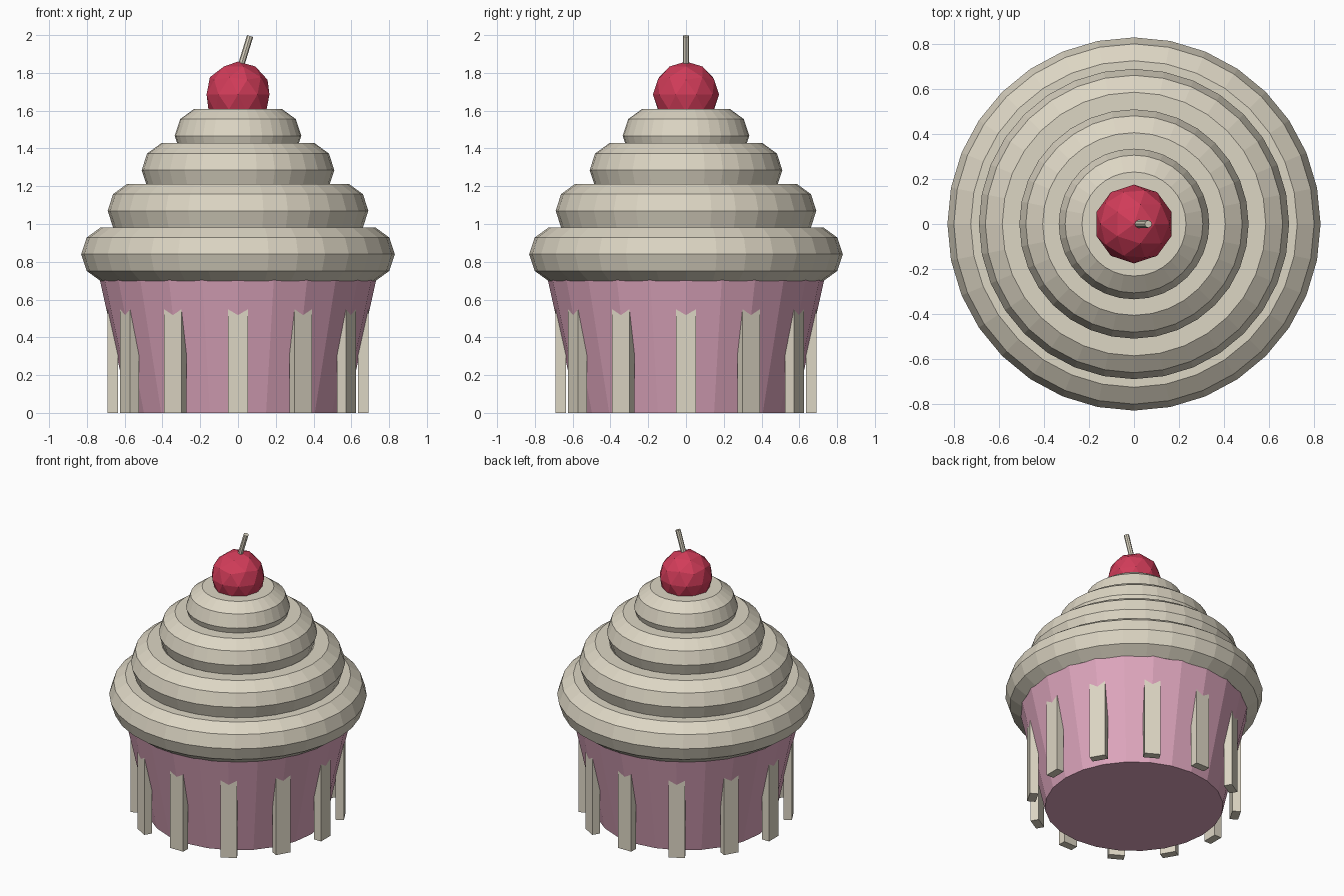
import bpy
import math
from mathutils import Vector

default = bpy.data.objects.get("Cube")
if default:
    bpy.data.objects.remove(default, do_unlink=True)


def material(name, rgb):
    mat = bpy.data.materials.new(name)
    mat.use_nodes = True
    color = (*rgb, 1)
    mat.diffuse_color = color
    mat.node_tree.nodes["Principled BSDF"].inputs["Base Color"].default_value = color
    return mat


cream = material("cream", (0.72, 0.67, 0.55))
pink = material("pink", (0.73, 0.38, 0.51))
red = material("cherry red", (0.64, 0.045, 0.10))


def finish(name, mat):
    obj = bpy.context.object
    obj.name = name
    obj.data.materials.append(mat)
    return obj


# Tapered paper cup
CUP_HEIGHT = 0.72
bpy.ops.mesh.primitive_cone_add(vertices=24, radius1=0.575, radius2=0.735,
                                depth=CUP_HEIGHT, location=(0, 0, CUP_HEIGHT / 2))
finish("cup", pink)

# Upright ribs, sunk into the cup near their tops
RIBS = 12
for i in range(RIBS):
    angle = math.tau * i / RIBS
    spot = Vector((math.cos(angle), math.sin(angle), 0)) * 0.6625
    bpy.ops.mesh.primitive_cube_add(size=1, location=spot + Vector((0, 0, 0.3)),
                                    rotation=(0, 0, angle))
    rib = finish(f"cup_rib_{i + 1}", cream)
    rib.scale = (0.055, 0.105, 0.6)

# Stacked frosting rings: ring radius and height
for i, (radius, z) in enumerate([(0.68, 0.84), (0.54, 1.07), (0.36, 1.285), (0.185, 1.467)]):
    bpy.ops.mesh.primitive_torus_add(major_segments=32, minor_segments=10,
                                     major_radius=radius, minor_radius=0.15,
                                     location=(0, 0, z))
    finish(f"frosting_ring_{i + 1}", cream)

# Cherry
bpy.ops.mesh.primitive_ico_sphere_add(subdivisions=2, radius=0.175, location=(0, 0, 1.685))
finish("cherry", red)

# Leaning stem
base, tip = Vector((0.01, 0, 1.82)), Vector((0.064, 0, 1.995))
lean = tip - base
bpy.ops.mesh.primitive_cylinder_add(vertices=8, radius=0.017, depth=lean.length,
                                    location=(base + tip) / 2,
                                    rotation=lean.to_track_quat('Z', 'Y').to_euler())
finish("cherry_stem", cream)
